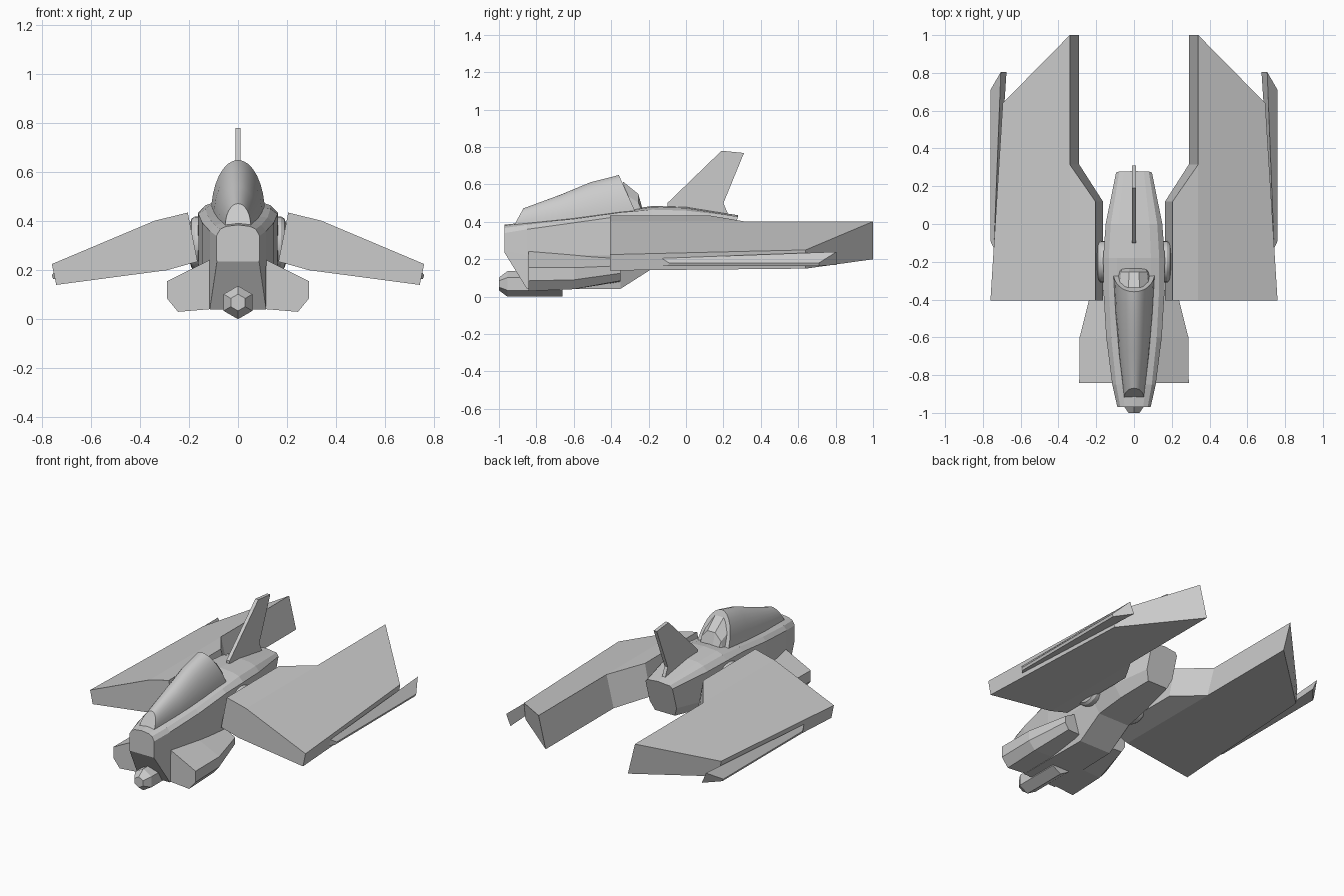
import bpy, bmesh
from math import sin, cos, pi, radians


def loft(name, rings, mirror=False, smooth=False):
    """Skin a list of closed point rings, capping both ends."""
    bm = bmesh.new()
    vs = [[bm.verts.new(p) for p in r] for r in rings]
    n = len(rings[0])
    for a, b in zip(vs, vs[1:]):
        for i in range(n):
            j = (i + 1) % n
            bm.faces.new((a[i], a[j], b[j], b[i]))
    bm.faces.new(vs[0])
    bm.faces.new(vs[-1])
    bmesh.ops.remove_doubles(bm, verts=bm.verts, dist=0.0005)
    bmesh.ops.dissolve_degenerate(bm, edges=bm.edges, dist=0.0005)
    bmesh.ops.recalc_face_normals(bm, faces=bm.faces)
    me = bpy.data.meshes.new(name)
    bm.to_mesh(me)
    bm.free()
    ob = bpy.data.objects.new(name, me)
    bpy.context.collection.objects.link(ob)
    if mirror:
        ob.modifiers.new("mirror", 'MIRROR').use_mirror_merge = False
    if smooth:
        bpy.ops.object.select_all(action='DESELECT')
        ob.select_set(True)
        bpy.context.view_layer.objects.active = ob
        bpy.ops.object.shade_smooth_by_angle(angle=radians(30))
    return ob


# Fuselage: crowned top, straight sides, narrow keel
def body_ring(y, w, top, shoulder, low, keel_w, keel, lean=0.0):
    half = [(0, top), (0.55 * w, top - 0.006), (0.82 * w, (top + shoulder) / 2 + 0.005),
            (w, shoulder), (w, low), (keel_w, keel)]
    pts = half + [(-x, z) for x, z in reversed(half[1:])]
    return [(x, y - lean * (top - z), z) for x, z in pts]


loft("fuselage", [
    body_ring(-0.97, 0.088, 0.385, 0.34, 0.245, 0.086, 0.235),
    body_ring(-0.85, 0.115, 0.398, 0.36, 0.22, 0.115, 0.04),
    body_ring(-0.60, 0.147, 0.425, 0.395, 0.22, 0.115, 0.04),
    body_ring(-0.35, 0.162, 0.460, 0.43, 0.22, 0.11, 0.042),
    body_ring(-0.18, 0.163, 0.485, 0.435, 0.23, 0.11, 0.15),
    body_ring(0.00, 0.150, 0.480, 0.43, 0.25, 0.10, 0.18),
    body_ring(0.28, 0.095, 0.435, 0.41, 0.27, 0.07, 0.21, 0.3),
])


# Canopy: growing arches, raked at both ends
def arch(y, base, w, h, rake, n):
    return [(w * cos(pi * i / n), y + rake * h * sin(pi * i / n),
             base + h * sin(pi * i / n)) for i in range(n + 1)]


loft("canopy", [
    arch(-0.92, 0.38, 0.052, 0.092, 0.55, 16),
    arch(-0.70, 0.40, 0.078, 0.145, 0.2, 16),
    arch(-0.47, 0.415, 0.098, 0.197, -0.2, 16),
    arch(-0.26, 0.43, 0.110, 0.220, -0.45, 16),
], smooth=True)

# Faceted block behind the canopy
loft("canopy_back", [
    arch(-0.30, 0.43, 0.095, 0.195, -0.2, 5),
    arch(-0.255, 0.43, 0.085, 0.125, 0.0, 5),
    arch(-0.235, 0.43, 0.080, 0.05, 0.0, 5),
])

# Tail fin
fin = [(-0.10, 0.45), (-0.10, 0.50), (0.19, 0.78), (0.31, 0.768),
       (0.20, 0.50), (0.23, 0.43)]
loft("tail_fin", [[(x, y, z) for y, z in fin] for x in (-0.011, 0.011)])


# Wings: each station is top x, z, rear y, bottom x, z, rear y
def station(tx, tz, ty, bx, bz, by):
    return [(tx, -0.405, tz), (tx, ty, tz), (bx, by, bz), (bx, -0.405, bz)]


loft("wing_root", [
    station(0.205, 0.435, 0.12, 0.165, 0.235, 0.12),
    station(0.34, 0.402, 0.315, 0.29, 0.20, 0.315)], mirror=True)
loft("wing", [
    station(0.34, 0.402, 1.0, 0.29, 0.20, 1.0),
    [(0.76, -0.405, 0.225), (0.695, 0.64, 0.25),
     (0.685, 0.64, 0.15), (0.742, -0.405, 0.14)]], mirror=True)

# Slim pods along the wing tips
loft("wing_tip_pod", [
    [(0.742, -0.13, 0.205), (0.76, -0.09, 0.18), (0.755, -0.10, 0.165), (0.735, -0.13, 0.165)],
    [(0.705, 0.805, 0.24), (0.76, 0.71, 0.18), (0.753, 0.71, 0.165), (0.675, 0.805, 0.17)],
], mirror=True)

# Cheek pods beside the nose
loft("cheek_pod", [
    [(0.10, -0.842, 0.25), (0.29, -0.842, 0.155), (0.29, -0.842, 0.085),
     (0.245, -0.842, 0.03), (0.10, -0.842, 0.042)],
    [(0.10, -0.60, 0.245), (0.288, -0.60, 0.155), (0.288, -0.60, 0.09),
     (0.245, -0.60, 0.04), (0.10, -0.60, 0.045)],
    [(0.10, -0.35, 0.235), (0.225, -0.35, 0.165), (0.225, -0.35, 0.125),
     (0.20, -0.35, 0.085), (0.10, -0.35, 0.08)],
], mirror=True)


# Hexagonal gun under the nose
def hexagon(y, r):
    return [(r * sin(pi * i / 3), y, 0.068 + r * cos(pi * i / 3)) for i in range(6)]


loft("nose_gun", [hexagon(-1.0, 0.034), hexagon(-0.955, 0.068), hexagon(-0.66, 0.068)])


# Round wing pivots
def disc(x, r, n=24):
    return [(x, -0.20 + r * cos(2 * pi * i / n), 0.31 + r * sin(2 * pi * i / n))
            for i in range(n)]


loft("wing_pivot", [disc(0.14, 0.11), disc(0.175, 0.11), disc(0.19, 0.10),
                    disc(0.20, 0.07)], mirror=True, smooth=True)
